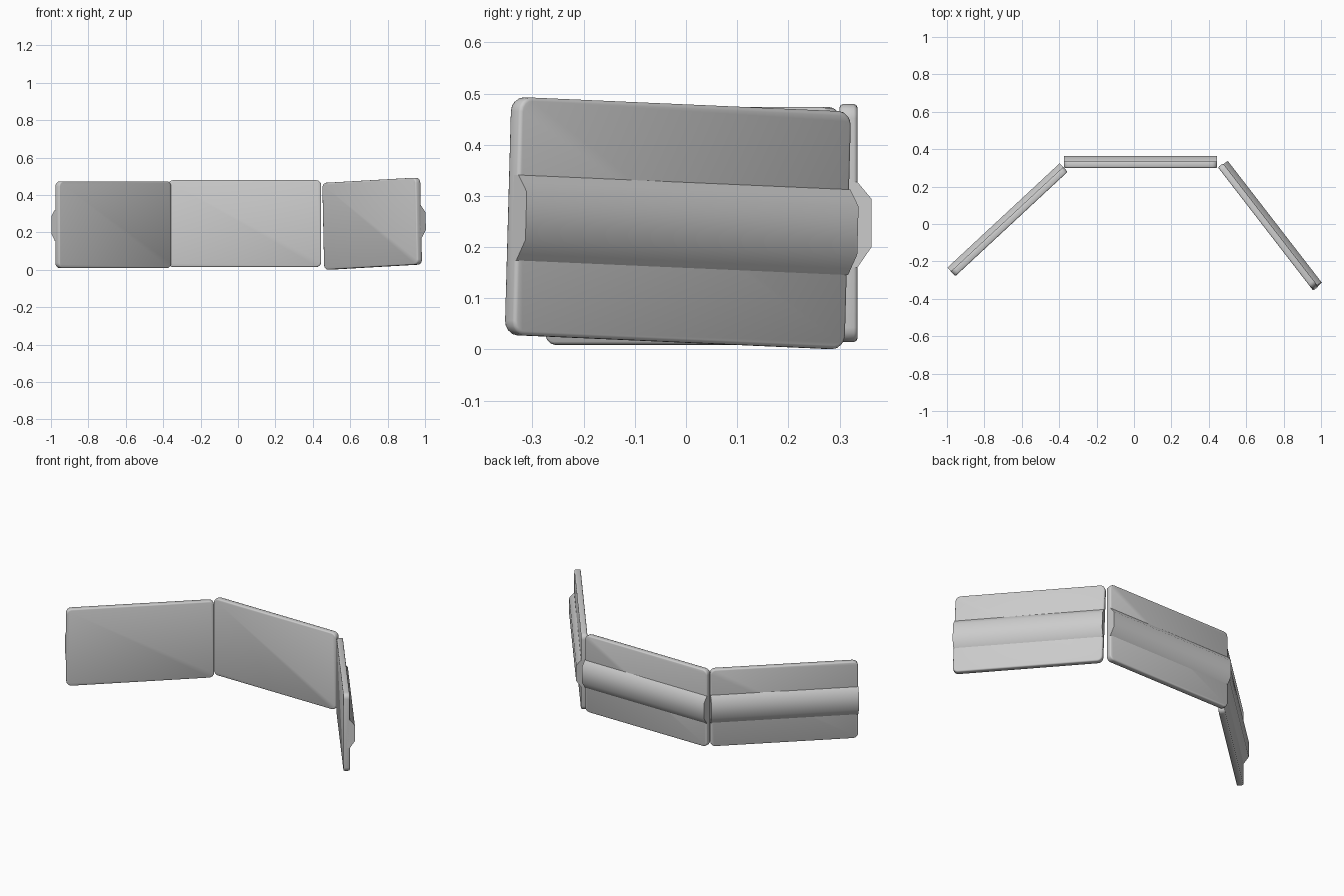
import bpy, bmesh
from math import radians, sin, cos, pi
from mathutils import Matrix

if "Cube" in bpy.data.objects:
    bpy.data.objects.remove(bpy.data.objects["Cube"])

L, H, T, RIDGE, R = 0.82, 0.465, 0.035, 0.0625, 0.028


def prism(bm, ring, offset):
    """Closed prism from a ring of points swept by an offset."""
    a = [bm.verts.new(p) for p in ring]
    b = [bm.verts.new([p[i] + offset[i] for i in range(3)]) for p in ring]
    n = len(ring)
    faces = [bm.faces.new(a), bm.faces.new(b[::-1])]
    for i in range(n):
        faces.append(bm.faces.new((a[i], b[i], b[(i + 1) % n], a[(i + 1) % n])))
    bmesh.ops.recalc_face_normals(bm, faces=faces)
    return faces


def panel(name, loc, turn, tilt=0.0):
    bm = bmesh.new()
    # flat plate with rounded corners and softened rims
    ring = []
    for k, (sx, sz) in enumerate(((1, 1), (-1, 1), (-1, -1), (1, -1))):
        for j in range(5):
            t = k * pi / 2 + j * pi / 8
            ring.append((sx * (L / 2 - R) + R * cos(t), 0,
                         sz * (H / 2 - R) + R * sin(t)))
    faces = prism(bm, ring, (0, T, 0))
    rim = list({e for f in faces[:2] for e in f.edges})
    bmesh.ops.bevel(bm, geom=rim, offset=0.007, segments=2, profile=0.5, affect='EDGES')
    # raised trapezoid rib along the back
    rib = [(-L / 2, y, z) for y, z in ((T - 0.015, -0.087), (T, -0.087), (RIDGE, -0.047),
                                      (RIDGE, 0.047), (T, 0.08), (T - 0.015, 0.08))]
    prism(bm, rib, (L, 0, 0))
    me = bpy.data.meshes.new(name)
    bm.to_mesh(me)
    bm.free()
    ob = bpy.data.objects.new(name, me)
    bpy.context.collection.objects.link(ob)
    ob.matrix_world = (Matrix.Translation(loc) @ Matrix.Rotation(radians(turn), 4, 'Z')
                       @ Matrix.Rotation(radians(-tilt), 4, 'Y'))
    bpy.ops.object.select_all(action='DESELECT')
    ob.select_set(True)
    bpy.context.view_layer.objects.active = ob
    bpy.ops.object.shade_smooth_by_angle(angle=radians(50))
    return ob


# three hinged barrier panels, the right one slightly tilted
panel("left_panel", (-0.655, 0.0, 0.241), 42.9)
panel("middle_panel", (0.035, 0.30, 0.247), 0)
panel("right_panel", (0.7035, -0.0265, 0.2465), -52.3, 2.0)
